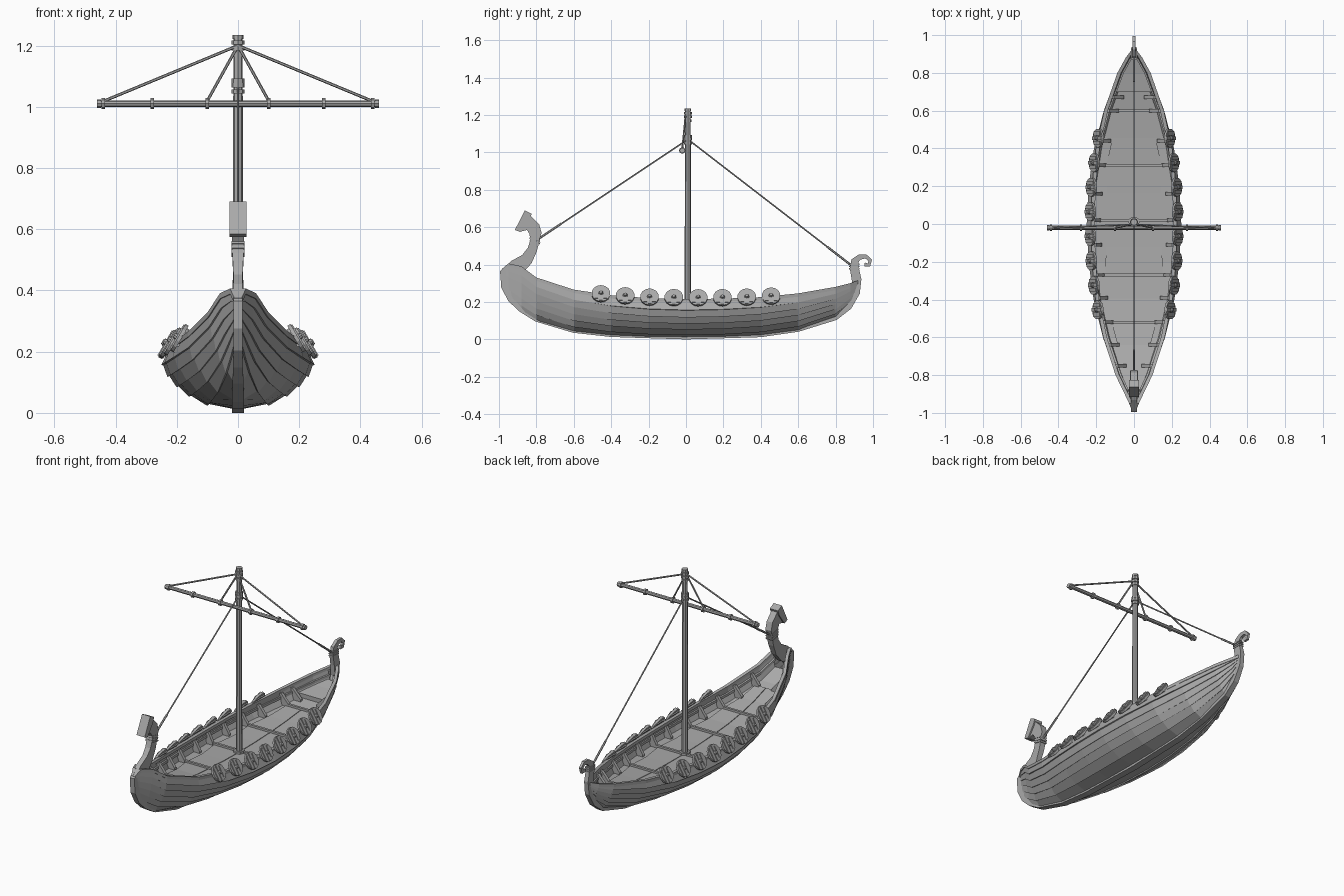
import bpy, bmesh, math
from mathutils import Vector, Matrix

if "Cube" in bpy.data.objects:
    bpy.data.objects.remove(bpy.data.objects["Cube"])

wood = bpy.data.materials.new("grey_wood")
wood.use_nodes = True
GREY = (0.4, 0.4, 0.4, 1)
wood.diffuse_color = GREY
wood.node_tree.nodes["Principled BSDF"].inputs["Base Color"].default_value = GREY


def finish(name, bm):
    bmesh.ops.recalc_face_normals(bm, faces=bm.faces)
    mesh = bpy.data.meshes.new(name)
    bm.to_mesh(mesh)
    bm.free()
    mesh.materials.append(wood)
    ob = bpy.data.objects.new(name, mesh)
    bpy.context.collection.objects.link(ob)
    return ob


def loft(bm, rows, closed=False, caps=False):
    """Skin a list of equally long point rows."""
    vs = [[bm.verts.new(p) for p in r] for r in rows]
    n = len(rows[0])
    for a, b in zip(vs, vs[1:]):
        for j in range(n if closed else n - 1):
            k = (j + 1) % n
            bm.faces.new((a[j], a[k], b[k], b[j]))
    if caps:
        bm.faces.new(vs[0])
        bm.faces.new(vs[-1])


def rod(bm, a, b, r, r2=None, sides=8):
    """Straight cylinder between two points."""
    a, b = Vector(a), Vector(b)
    d = b - a
    m = Matrix.Translation((a + b) / 2) @ d.to_track_quat('Z', 'Y').to_matrix().to_4x4()
    bmesh.ops.create_cone(bm, cap_ends=True, segments=sides, radius1=r,
                          radius2=r if r2 is None else r2, depth=d.length, matrix=m)


def box(bm, centre, size, rot=Matrix()):
    m = Matrix.Translation(centre) @ rot @ Matrix.Diagonal((*size, 1))
    bmesh.ops.create_cube(bm, size=1, matrix=m)


def plate(bm, pts, half):
    """Side outline (y, z) given a thickness in x."""
    loft(bm, [[(x, y, z) for y, z in pts] for x in (-half, half)], True, True)


# Hull lines: y, bottom, sheer, half width
LINES = [(-.985, .30, .37, .008), (-.95, .21, .40, .022), (-.88, .15, .385, .055),
         (-.8, .105, .325, .095), (-.6, .05, .26, .165), (-.4, .03, .23, .212),
         (-.2, .022, .215, .236), (0, .02, .21, .244), (.2, .022, .212, .236),
         (.4, .03, .22, .21), (.6, .055, .24, .16), (.8, .12, .275, .085),
         (.88, .19, .295, .04), (.92, .26, .31, .01)]
MID = [(.06, 0), (.4, .05), (.64, .2), (.8, .36), (.92, .53), (1, .71), (.92, 1)]
END = [(.1, 0), (.35, .14), (.53, .3), (.68, .47), (.82, .65), (.92, .82), (1, 1)]


def lerp(a, b, t):
    return a + (b - a) * t


def lines(y):
    for a, b in zip(LINES, LINES[1:]):
        if y <= b[0]:
            t = (y - a[0]) / (b[0] - a[0])
            return [lerp(a[i], b[i], t) for i in (1, 2, 3)]
    return LINES[-1][1:]


def section(y):
    low, top, w = lines(y)
    t = min(1, abs(y) ** 1.5 * 1.2)
    return [(w * lerp(m[0], e[0], t), lerp(low, top, lerp(m[1], e[1], t)))
            for m, e in zip(MID, END)]


def half(y, z):
    """Hull half width at a height."""
    pts = section(y)
    for a, b in zip(pts, pts[1:]):
        if z <= b[1]:
            return lerp(a[0], b[0], max(0, (z - a[1]) / (b[1] - a[1])))
    return pts[-1][0]


def deck_z(y):
    return lines(y)[1] - .08


STATIONS = [r[0] for r in LINES]
INNER = [y for y in STATIONS if -.9 < y < .9]

# Overlapping strakes, lining, stringer and rail on both sides
hull, lining, rail = bmesh.new(), bmesh.new(), bmesh.new()
for s in (-1, 1):
    rows = []
    for y in STATIONS:
        pts, row = section(y), []
        lap = min(.007, lines(y)[2] * .1)
        for a, b in zip(pts, pts[1:]):
            out = Vector((b[1] - a[1], a[0] - b[0])).normalized() * lap
            row += [(s * (a[0] + out.x), y, a[1] + out.y), (s * b[0], y, b[1])]
        rows.append([(0, y, pts[0][1])] + row)
    loft(hull, rows)
    loft(lining, [[(s * max(.002, half(y, z) - .014), y, z)
                   for z in (lines(y)[1], lines(y)[1] - .045, deck_z(y) - .01)] for y in INNER])
    for drop, inset, wide, tall in ((0, 0, .016, .012), (.035, .012, .012, .01)):
        rows = []
        for y in (STATIONS if drop == 0 else INNER):
            z = lines(y)[1] - drop
            x = half(y, z) - inset
            rows.append([(s * max(0, x + dx), y, z + dz) for dx, dz in
                         ((.004, -tall), (.004, tall / 2), (-wide, tall / 2), (-wide, -tall))])
        loft(rail, rows, True, True)
finish("hull_strakes", hull)
finish("hull_lining", lining)
finish("gunwale_rails", rail)

# Deck, floor panels, cross beams and side knees
deck = bmesh.new()
loft(deck, [[(s * max(.002, half(y, deck_z(y)) - .012), y, deck_z(y)) for s in (-1, 1)]
            for y in INNER])
finish("deck", deck)

BEAMS = [-.76, -.52, -.27, .02, .31, .6]
floor, beams, knees = bmesh.new(), bmesh.new(), bmesh.new()
for a, b in zip(BEAMS, BEAMS[1:]):
    for s in (-1, 1):
        rows = []
        for t, f in ((.04, .72), (.5, .66), (.96, .72)):
            y = lerp(a, b, t)
            x, z = half(y, deck_z(y)) * f, deck_z(y)
            rows.append([(s * .002, y, z), (s * .002, y, z + .007), (s * x, y, z + .007), (s * x, y, z)])
        loft(floor, rows, True, True)
for y in BEAMS[1:]:
    box(beams, (0, y, deck_z(y) + .006), (2 * half(y, deck_z(y)) - .03, .014, .02))
for y in (-.75, -.64, -.52, -.39, -.27, -.11, .02, .16, .31, .44, .6, .67):
    z0, z1 = deck_z(y), lines(y)[1] - .012
    xo, xi = half(y, z0) - .01, half(y, z1) - .012
    for s in (-1, 1):
        loft(knees, [[(s * xi, y + d, z1), (s * (xi - .012), y + d, z1),
                      (s * (xo - .045), y + d, z0 + .012), (s * (xo - .045), y + d, z0),
                      (s * xo, y + d, z0)] for d in (-.009, .009)], True, True)
finish("floor_panels", floor)
finish("cross_beams", beams)
finish("side_knees", knees)

# Raised platform in the stern
stern = bmesh.new()
loft(stern, [[(s * max(.002, half(y, deck_z(y) + .025) - .012), y, deck_z(y) + dz)
              for s, dz in ((-1, 0), (-1, .025), (1, .025), (1, 0))] for y in (.7, .8, .87)], True, True)
finish("stern_platform", stern)

# Keel running into stem and curled stern post: y, z, half depth, half thickness
SPINE = [(-.807, .53, .024, .018), (-.822, .48, .026, .017), (-.85, .43, .033, .015),
         (-.905, .385, .045, .015), (-.96, .345, .04, .015), (-.968, .28, .02, .015),
         (-.935, .215, .018, .015), (-.88, .16, .015, .016), (-.8, .11, .015, .018),
         (-.6, .05, .015, .02), (-.4, .026, .013, .02), (0, .013, .013, .02),
         (.4, .025, .013, .02), (.6, .055, .014, .02), (.8, .118, .015, .018),
         (.87, .175, .017, .016), (.91, .25, .02, .014), (.912, .32, .026, .013),
         (.9, .38, .024, .012), (.903, .42, .02, .01), (.928, .44, .014, .009),
         (.962, .443, .011, .008), (.985, .423, .01, .007), (.978, .398, .01, .007),
         (.955, .4, .011, .007)]
spine, rows = bmesh.new(), []
for i, (y, z, r, h) in enumerate(SPINE):
    p, q = SPINE[max(0, i - 1)], SPINE[min(len(SPINE) - 1, i + 1)]
    n = Vector((q[1] - p[1], p[0] - q[0])).normalized() * r
    rows.append([(sx * h, y + sn * n.x, z + sn * n.y)
                 for sx, sn in ((-1, -1), (1, -1), (1, 1), (-1, 1))])
loft(spine, rows, True, True)
finish("keel_and_posts", spine)

# Figurehead: skull with a broad slanted muzzle, plus bands on both posts
head = bmesh.new()
plate(head, [(-.832, .525), (-.785, .53), (-.772, .57), (-.785, .615), (-.83, .66),
             (-.87, .62), (-.89, .575), (-.85, .585), (-.835, .56)], .019)
plate(head, [(-.915, .585), (-.862, .69), (-.825, .672), (-.838, .64), (-.885, .575)], .027)
finish("figurehead", head)
bands = bmesh.new()
tilt = Matrix.Rotation(-.25, 4, 'X')
for z in (.52, .535, .55):
    box(bands, (0, -.808, z), (.044, .058, .009), tilt)
for z in (.378, .39, .402):
    box(bands, (0, .9, z), (.03, .056, .007))
finish("post_bands", bands)

# Mast with bands and cap
mast = bmesh.new()
MY = .01
rod(mast, (0, MY, .12), (0, MY, 1.225), .018, .015)
for z, r in ((1.05, .021), (1.07, .022), (1.085, .021), (1.17, .02), (1.19, .022), (1.21, .021), (1.228, .018)):
    rod(mast, (0, MY, z - .007), (0, MY, z + .007), r)
rod(mast, (0, MY, .12), (0, MY, .15), .03)
finish("mast", mast)

# Yard with collars, and all rigging
yard, ropes = bmesh.new(), bmesh.new()
YY, YZ = -.02, 1.01
rod(yard, (-.46, YY, YZ), (.46, YY, YZ), .011)
for s in (-1, 1):
    for x in (.1, .28, .44):
        rod(yard, (s * (x - .006), YY, YZ), (s * (x + .006), YY, YZ), .018)
    rod(yard, (s * .448, YY, YZ), (s * .46, YY, YZ), .014)
    for x in (.1, .435):
        rod(ropes, (s * x, YY, YZ + .01), (0, MY - .012, 1.2), .005, sides=6)
for end in ((0, -.785, .54), (0, .885, .395)):
    top = Vector((0, MY, 1.07))
    rod(ropes, end, top, .004, sides=6)
    rod(ropes, end, Vector(end).lerp(top, .15), .006, sides=6)
finish("yard", yard)
finish("rigging", ropes)

# Round shields hung along both rails
shields = bmesh.new()
for s in (-1, 1):
    for i in range(8):
        y = -.455 + .13 * i
        x = lines(y)[2] * .92 + .008
        rot = Matrix.Rotation(-s * math.radians(30), 4, 'Y')
        c = Vector((s * x, y, lines(y)[1] + .012 - .03 * y * y))
        n = rot @ Vector((s, 0, 0))
        up = rot @ Vector((0, 0, 1))
        rod(shields, c - n * .006, c + n * .006, .05, sides=14)
        for k in (-.024, 0, .024):
            tall = 2 * math.sqrt(.047 ** 2 - (abs(k) + .009) ** 2)
            box(shields, c + n * .007 + Vector((0, k, 0)), (.008, .019, tall), rot)
        for k in (-.022, .022):
            box(shields, c - n * .008 + up * k, (.008, .075, .01), rot)
        rod(shields, c, c + n * .02, .016, .008, 8)
finish("shields", shields)
